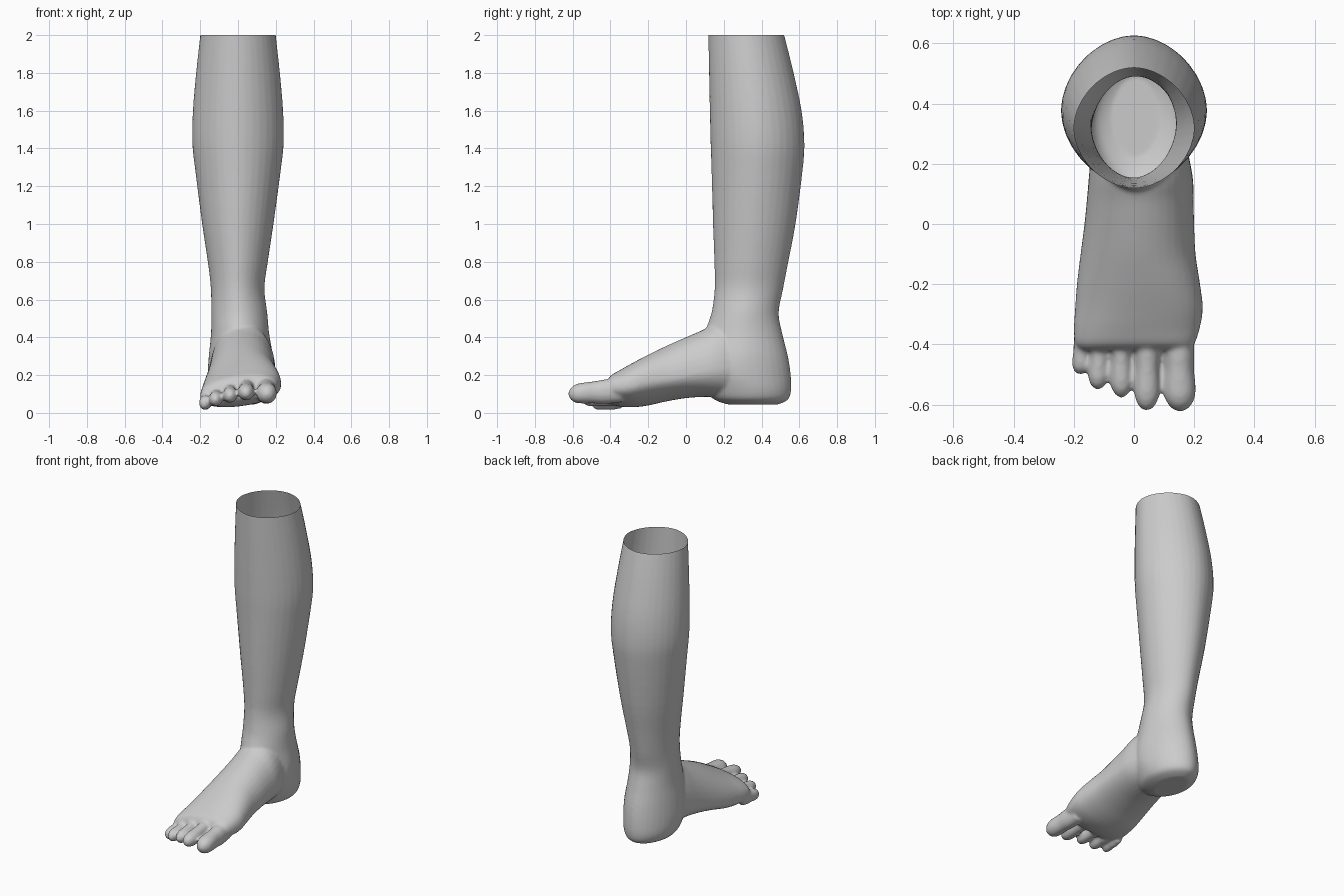
import bpy, bmesh
from math import sin, cos, pi, copysign

if "Cube" in bpy.data.objects:
    bpy.data.objects.remove(bpy.data.objects["Cube"])

SIDES = 36


def spow(v, p):
    return copysign(abs(v) ** p, v)


def refine(rows, n=4):
    """Catmull-Rom interpolation of a list of profile rows."""
    out = []
    for i in range(len(rows) - 1):
        a, b, c, d = (rows[max(i - 1, 0)], rows[i], rows[i + 1],
                      rows[min(i + 2, len(rows) - 1)])
        for k in range(n):
            t = k / n
            out.append([0.5 * (2 * q + (r - p) * t + (2 * p - 5 * q + 4 * r - s) * t * t
                               + (3 * q - p - 3 * r + s) * t ** 3)
                        for p, q, r, s in zip(a, b, c, d)])
    out.append(list(rows[-1]))
    return out


def loft(bm, rings):
    """Closed tube through rings of points."""
    vs = [[bm.verts.new(p) for p in r] for r in rings]
    for a, b in zip(vs, vs[1:]):
        for i in range(SIDES):
            j = (i + 1) % SIDES
            bm.faces.new((a[i], a[j], b[j], b[i]))
    bm.faces.new(vs[0])
    bm.faces.new(vs[-1])


def flat_ring(z, y0, y1, x0, x1, back):
    """Horizontal leg section; back = y of the widest point (0..1)."""
    cx, rx, cy = (x0 + x1) / 2, (x1 - x0) / 2, y0 + (y1 - y0) * back
    pts = []
    for i in range(SIDES):
        a = 2 * pi * i / SIDES
        s = spow(sin(a), 1.08)
        pts.append((cx + rx * spow(cos(a), 1.08),
                    cy + s * ((y1 - cy) if s > 0 else (cy - y0)), z))
    return pts


def upright_ring(y, x0, x1, z0, z1, zm, tilt, p):
    """Vertical foot or toe section; zm = height of the widest point."""
    cx, rx = (x0 + x1) / 2, (x1 - x0) / 2
    pts = []
    for i in range(SIDES):
        a = 2 * pi * i / SIDES
        c, s = spow(cos(a), p), spow(sin(a), p)
        pts.append((cx + rx * c, y,
                    zm + s * ((z1 - zm) if s > 0 else (zm - z0)) + tilt * c))
    return pts


bm = bmesh.new()

# shin, calf, ankle and heel: z, y front, y back, x left, x right, widest
leg = [(2.06, .118, .50, -.193, .193, .5), (2.0, .118, .52, -.2, .2, .5),
       (1.8, .122, .57, -.222, .222, .5), (1.6, .126, .612, -.239, .239, .5),
       (1.43, .13, .627, -.242, .242, .5), (1.28, .135, .617, -.226, .226, .5),
       (1.0, .143, .58, -.19, .188, .5), (.8, .15, .542, -.16, .158, .5),
       (.66, .152, .515, -.144, .14, .5), (.53, .135, .491, -.142, .155, .5),
       (.42, .10, .51, -.143, .165, .5), (.3, .09, .54, -.155, .185, .45),
       (.2, .09, .555, -.16, .185, .45), (.12, .11, .557, -.15, .17, .5),
       (.07, .15, .54, -.125, .145, .5), (.045, .22, .49, -.08, .09, .5)]
loft(bm, [flat_ring(*r) for r in refine(leg)])

# foot: y, x left, x right, z bottom, z top, widest height, tilt, roundness
foot = [(.28, -.14, .17, .08, .5, .24, 0, 1), (.16, -.15, .195, .085, .475, .22, .01, 1),
        (.08, -.157, .198, .085, .435, .2, .015, 1), (0, -.165, .2, .08, .4, .18, .02, 1),
        (-.1, -.178, .205, .065, .355, .155, .025, 1),
        (-.2, -.19, .22, .045, .305, .135, .03, .95),
        (-.28, -.196, .229, .036, .262, .12, .028, .9),
        (-.35, -.2, .218, .04, .222, .112, .025, .85),
        (-.4, -.195, .2, .055, .19, .11, .025, .8),
        (-.42, -.17, .18, .075, .155, .11, .02, .8)]
loft(bm, [upright_ring(*r) for r in refine(foot)])

# toes, big to little: x base, x tip, y tip, radius, z middle at knuckle, z at tip, height
toes = [(.148, .153, -.622, .054, .118, .1, .062),
        (.047, .042, -.62, .043, .13, .105, .05),
        (-.042, -.042, -.577, .037, .11, .09, .047),
        (-.112, -.12, -.55, .035, .088, .07, .045),
        (-.168, -.178, -.5, .031, .066, .05, .043)]
shape = [(0, .85, 1.0), (.3, .95, 1.05), (.5, .9, .95), (.68, .98, .9),
         (.82, .95, .84), (.92, .72, .66), (.98, .4, .36), (1, .12, .12)]
for xb, xt, yt, r, zb, zt, h in toes:
    rows = []
    for t, w, k in shape:
        x, z, y = xb + (xt - xb) * t, zb + (zt - zb) * t, -.34 + (yt + .34) * t
        rows.append((y, x - r * w, x + r * w, z - h * k, z + h * k, z, 0, .95))
    loft(bm, [upright_ring(*q) for q in refine(rows, 3)])

bmesh.ops.recalc_face_normals(bm, faces=bm.faces)
mesh = bpy.data.meshes.new("lower_leg_and_foot")
bm.to_mesh(mesh)
bm.free()
obj = bpy.data.objects.new("lower_leg_and_foot", mesh)
bpy.context.collection.objects.link(obj)
bpy.context.view_layer.objects.active = obj
obj.select_set(True)

# fuse the parts into one smooth skin
rm = obj.modifiers.new("fuse", 'REMESH')
rm.mode = 'VOXEL'
rm.voxel_size = .009
sm = obj.modifiers.new("soften", 'SMOOTH')
sm.factor, sm.iterations = .5, 6
for m in ("fuse", "soften"):
    bpy.ops.object.modifier_apply(modifier=m)

# cut the open top
bm = bmesh.new()
bm.from_mesh(obj.data)
bmesh.ops.bisect_plane(bm, geom=bm.verts[:] + bm.edges[:] + bm.faces[:],
                       plane_co=(0, 0, 2), plane_no=(0, 0, 1), clear_outer=True)
bm.to_mesh(obj.data)
bm.free()
bpy.ops.object.shade_smooth()
